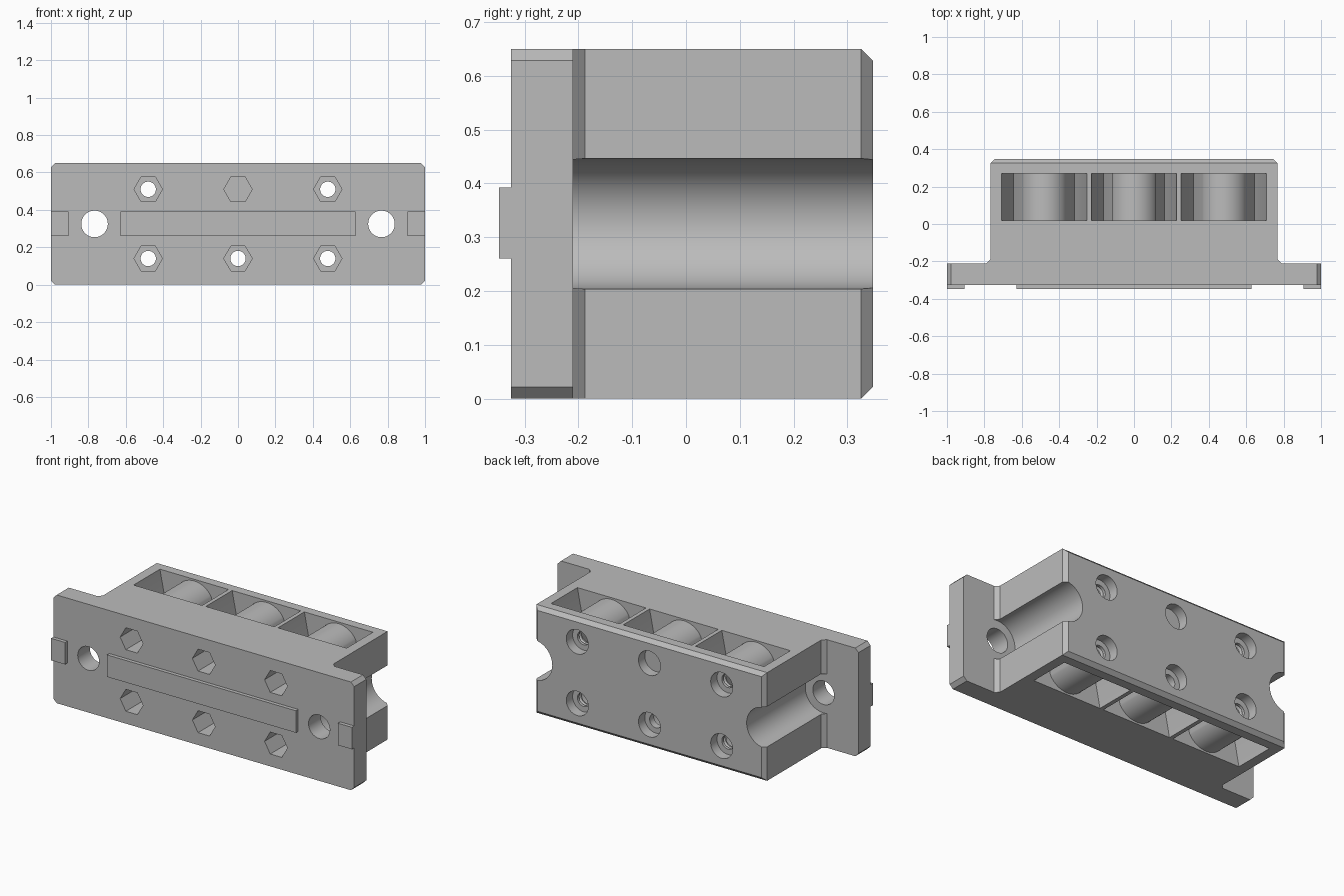
import bpy, bmesh, math
from mathutils import Vector

if "Cube" in bpy.data.objects:
    bpy.data.objects.remove(bpy.data.objects["Cube"])

H = 0.65                      # overall height
MID = H / 2
SCREW_X = (-0.48, 0, 0.48)
SCREW_Z = (0.14, 0.51)
PAD_Y, FRONT, STEP, BACK = -0.347, -0.325, -0.21, 0.347
BODY_X, C = 0.767, 0.022      # body half width, chamfer size

grey = bpy.data.materials.new("plain grey")
grey.use_nodes = True
colour = (0.5, 0.5, 0.5, 1)
grey.diffuse_color = colour
grey.node_tree.nodes["Principled BSDF"].inputs["Base Color"].default_value = colour


def loft(bm, ring_a, ring_b):
    """Closed solid between two matching rings of points."""
    a = [bm.verts.new(p) for p in ring_a]
    b = [bm.verts.new(p) for p in ring_b]
    bm.faces.new(a)
    bm.faces.new(b[::-1])
    for i in range(len(a)):
        j = (i + 1) % len(a)
        bm.faces.new((a[j], a[i], b[i], b[j]))


def prism(bm, pts, lo, hi, axis="y"):
    place = {"x": lambda p, d: Vector((d, p[0], p[1])),
             "y": lambda p, d: Vector((p[0], d, p[1])),
             "z": lambda p, d: Vector((p[0], p[1], d))}[axis]
    loft(bm, [place(p, lo) for p in pts], [place(p, hi) for p in pts])


def circle(x, z, r, n=48):
    return [(x + r * math.cos(math.tau * i / n), z + r * math.sin(math.tau * i / n))
            for i in range(n)]


def rect(x0, x1, z0, z1):
    return [(x0, z0), (x1, z0), (x1, z1), (x0, z1)]


def finish(bm, name):
    bmesh.ops.recalc_face_normals(bm, faces=bm.faces)
    mesh = bpy.data.meshes.new(name)
    bm.to_mesh(mesh)
    bm.free()
    mesh.materials.append(grey)
    obj = bpy.data.objects.new(name, mesh)
    bpy.context.collection.objects.link(obj)
    return obj


def combine(target, bm, operation="DIFFERENCE"):
    tool = finish(bm, "cutter")
    tool.hide_render = True
    mod = target.modifiers.new("combine", "BOOLEAN")
    mod.operation, mod.solver, mod.object = operation, "EXACT", tool
    bpy.context.view_layer.objects.active = target
    bpy.ops.object.modifier_apply(modifier=mod.name)
    bpy.data.objects.remove(tool)


# Housing: flange and body from one plan outline
half = [(1, FRONT), (1, STEP), (BODY_X + C, STEP), (BODY_X, STEP + C),
        (BODY_X, BACK - C), (BODY_X - C, BACK)]
bm = bmesh.new()
prism(bm, half + [(-x, y) for x, y in reversed(half)], 0, H, "z")
housing = finish(bm, "housing")

# Chamfers on the flange corners and the long back edges
bm = bmesh.new()
E = 0.05
for z, s in ((0, 1), (H, -1)):
    for side in (-1, 1):
        prism(bm, [(side * (1 - C - E), z - s * E), (side * (1 + E), z - s * E),
                   (side * (1 + E), z + s * (C + E))], FRONT - E, STEP + 0.01)
    prism(bm, [(BACK - C - E, z - s * E), (BACK + E, z - s * E),
               (BACK + E, z + s * (C + E))], -0.9, 0.9, "x")
combine(housing, bm)

# Round grooves down both ends of the body
bm = bmesh.new()
for side in (-1, 1):
    prism(bm, circle(side * BODY_X, MID, 0.121, 64), STEP, BACK + E)
combine(housing, bm)

# Flared pockets with round floors, open at the top and bottom
R, TILT, MOUTH = 0.13, math.radians(29), 0.228
bm = bmesh.new()
for x in SCREW_X:
    for z, s in zip(SCREW_Z, (-1, 1)):
        rim = MID - s * MID
        arc = [math.pi + TILT + (math.pi - 2 * TILT) * i / 24 for i in range(25)]
        pts = [(x + R * math.cos(a), z - s * R * math.sin(a) * -1 * -1) for a in arc]
        if s < 0:
            pts = [(px, 2 * z - pz) if pz > z else (px, pz) for px, pz in pts]
        else:
            pts = [(px, 2 * z - pz) if pz < z else (px, pz) for px, pz in pts]
        pts += [(x + MOUTH, rim), (x + MOUTH, rim - s * E),
                (x - MOUTH, rim - s * E), (x - MOUTH, rim)]
        prism(bm, pts, 0.02, 0.27)
combine(housing, bm)

# Conical spacers around the screws on both pocket walls
bm = bmesh.new()
for x in SCREW_X:
    for z in SCREW_Z:
        for wall, d in ((0.02, 1), (0.27, -1)):
            loft(bm, [(px, wall - d * 0.01, pz) for px, pz in circle(x, z, 0.072)],
                 [(px, wall + d * 0.025, pz) for px, pz in circle(x, z, 0.048)])
combine(housing, bm, "UNION")

# Screw holes and mounting holes
bm = bmesh.new()
for x in SCREW_X:
    for z in SCREW_Z:
        prism(bm, circle(x, z, 0.041), FRONT - E, BACK + E)
for side in (-1, 1):
    prism(bm, circle(side * BODY_X, MID, 0.071), FRONT - E, STEP + E)
combine(housing, bm)

# Hexagonal nut recesses in front, round head recesses behind
bm = bmesh.new()
for x in SCREW_X:
    for z in SCREW_Z:
        prism(bm, circle(x, z, 0.076, 6), FRONT - E, FRONT + 0.2)
        prism(bm, circle(x, z, 0.073), BACK - 0.06, BACK + E)
combine(housing, bm)

# Raised strips on the front face
strips = []
for name, x0, x1 in (("centre_strip", -0.628, 0.628),
                     ("right_end_strip", -1, -0.907), ("left_end_strip", 0.907, 1)):
    bm = bmesh.new()
    prism(bm, rect(x0, x1, 0.26, 0.392), PAD_Y, FRONT)
    strips.append(finish(bm, name))

bpy.ops.object.select_all(action="DESELECT")
housing.select_set(True)
bpy.context.view_layer.objects.active = housing
bpy.ops.object.shade_smooth_by_angle(angle=math.radians(25))
